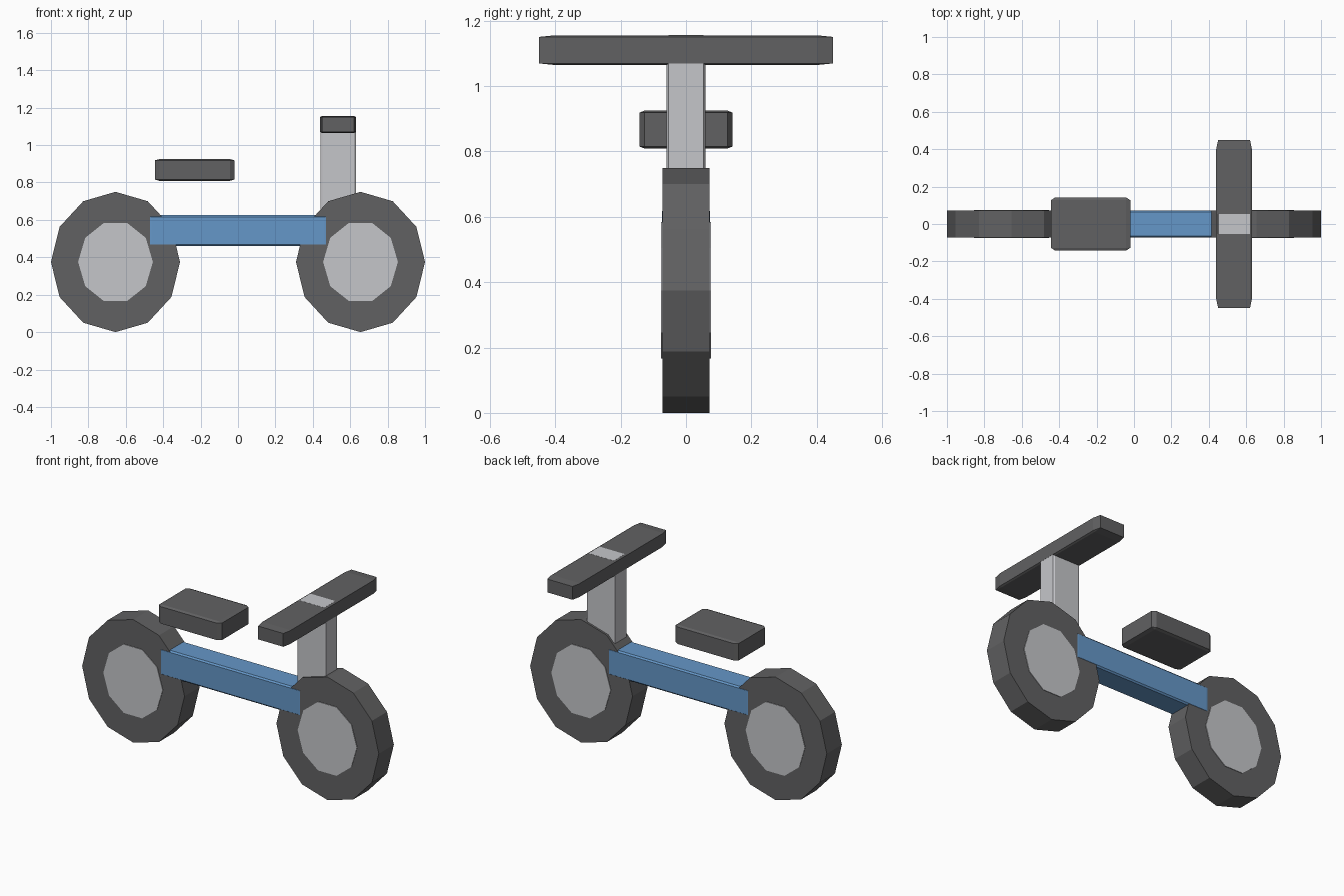
import bpy
import bmesh
from math import pi
from mathutils import Matrix, Vector

default = bpy.data.objects.get("Cube")
if default:
    bpy.data.objects.remove(default, do_unlink=True)


def material(name, rgb):
    mat = bpy.data.materials.new(name)
    mat.use_nodes = True
    colour = (*rgb, 1)
    mat.diffuse_color = colour
    mat.node_tree.nodes["Principled BSDF"].inputs["Base Color"].default_value = colour
    return mat


DARK = material("dark grey rubber", (0.12, 0.12, 0.123))
LIGHT = material("light grey metal", (0.56, 0.565, 0.59))
BLUE = material("blue paint", (0.13, 0.31, 0.58))


def finish(name, bm, mat, size, centre):
    """Scale the unit shape, place it and link it as a flat-shaded object."""
    bmesh.ops.transform(bm, matrix=Matrix.LocRotScale(Vector(centre), None, Vector(size)), verts=bm.verts)
    bmesh.ops.recalc_face_normals(bm, faces=bm.faces)
    mesh = bpy.data.meshes.new(name)
    bm.to_mesh(mesh)
    bm.free()
    mesh.materials.append(mat)
    obj = bpy.data.objects.new(name, mesh)
    bpy.context.collection.objects.link(obj)
    return obj


def block(name, mat, half, centre, chamfer=0.11):
    """Chamfered cube, stretched so its chamfers stretch along with it."""
    bm = bmesh.new()
    bmesh.ops.create_cube(bm, size=2)
    bmesh.ops.bevel(bm, geom=bm.edges[:], offset=chamfer, offset_type='OFFSET',
                    segments=1, affect='EDGES', profile=0.5)
    return finish(name, bm, mat, half, centre)


def disc(name, mat, sides, half, centre):
    """Upright low-poly disc with its axle along y and a corner on the x axis."""
    bm = bmesh.new()
    bmesh.ops.create_cone(bm, cap_ends=True, segments=sides, radius1=1, radius2=1, depth=2)
    # Put one corner exactly on +x, then tip the axle over to y
    corner = max((v.co for v in bm.verts), key=lambda co: co.x).copy()
    turn = Vector((corner.x, corner.y)).angle_signed(Vector((1, 0)))
    bmesh.ops.rotate(bm, matrix=Matrix.Rotation(-turn, 3, 'Z'), verts=bm.verts)
    bmesh.ops.rotate(bm, matrix=Matrix.Rotation(pi / 2, 3, 'X'), verts=bm.verts)
    return finish(name, bm, mat, half, centre)


# Wheels: tyre and hub at each end
for end, side in (("rear", -1), ("front", 1)):
    axle = (side * 0.655, 0, 0.375)
    disc(end + "_tyre", DARK, 12, (0.345, 0.0725, 0.375), axle)
    disc(end + "_hub", LIGHT, 10, (0.2, 0.076, 0.22), axle)

# Frame bar joining the wheels
block("frame_bar", BLUE, (0.52, 0.0735, 0.0825), (0, 0, 0.543))

# Floating seat
block("seat", DARK, (0.212, 0.143, 0.058), (-0.232, 0, 0.867))

# Steering post, its top showing flush in the handlebar
block("steering_post", LIGHT, (0.095, 0.06, 0.5), (0.535, 0, 0.656))
block("handlebar", DARK, (0.0955, 0.45, 0.0455), (0.535, 0, 1.11))
